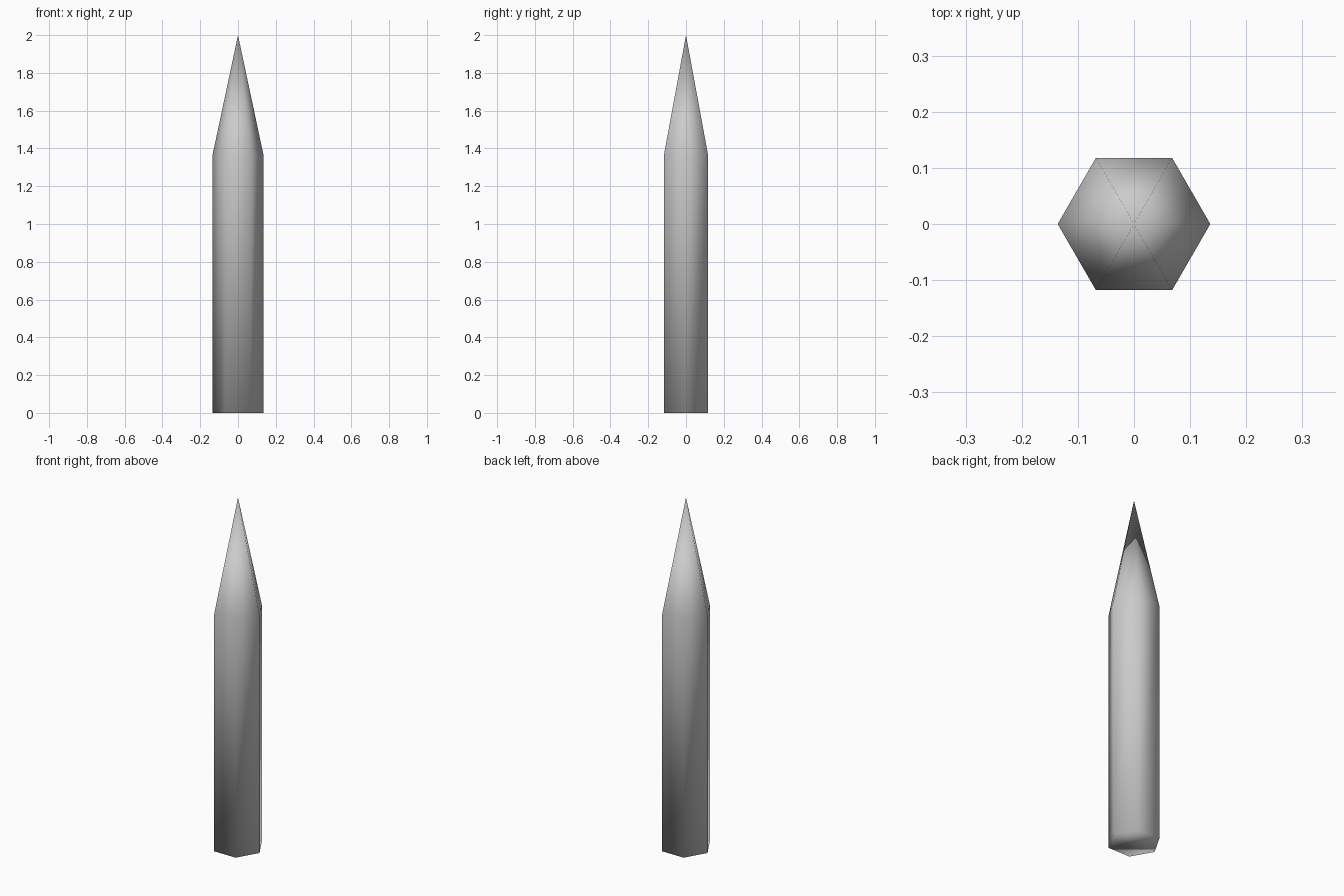
import bpy, bmesh
from math import cos, sin, pi

if "Cube" in bpy.data.objects:
    bpy.data.objects.remove(bpy.data.objects["Cube"])

SIDES, RADIUS, SHOULDER, TIP = 6, 0.136, 1.36, 2.0

bm = bmesh.new()


def ring(z):
    """Hexagon of vertices with corners on the x axis."""
    return [bm.verts.new((RADIUS * cos(2 * pi * i / SIDES),
                          RADIUS * sin(2 * pi * i / SIDES), z))
            for i in range(SIDES)]


# Post: closed hexagonal shaft, tapering to a single point
bottom, top = ring(0), ring(SHOULDER)
point = bm.verts.new((0, 0, TIP))
bm.faces.new(bottom[::-1])
for i in range(SIDES):
    j = (i + 1) % SIDES
    bm.faces.new((bottom[i], bottom[j], top[j], top[i]))
    bm.faces.new((top[i], top[j], point))

# Smooth shading over the whole surface
for face in bm.faces:
    face.smooth = True

mesh = bpy.data.meshes.new("pointed_post")
bm.to_mesh(mesh)
bm.free()
bpy.context.collection.objects.link(bpy.data.objects.new("pointed_post", mesh))
